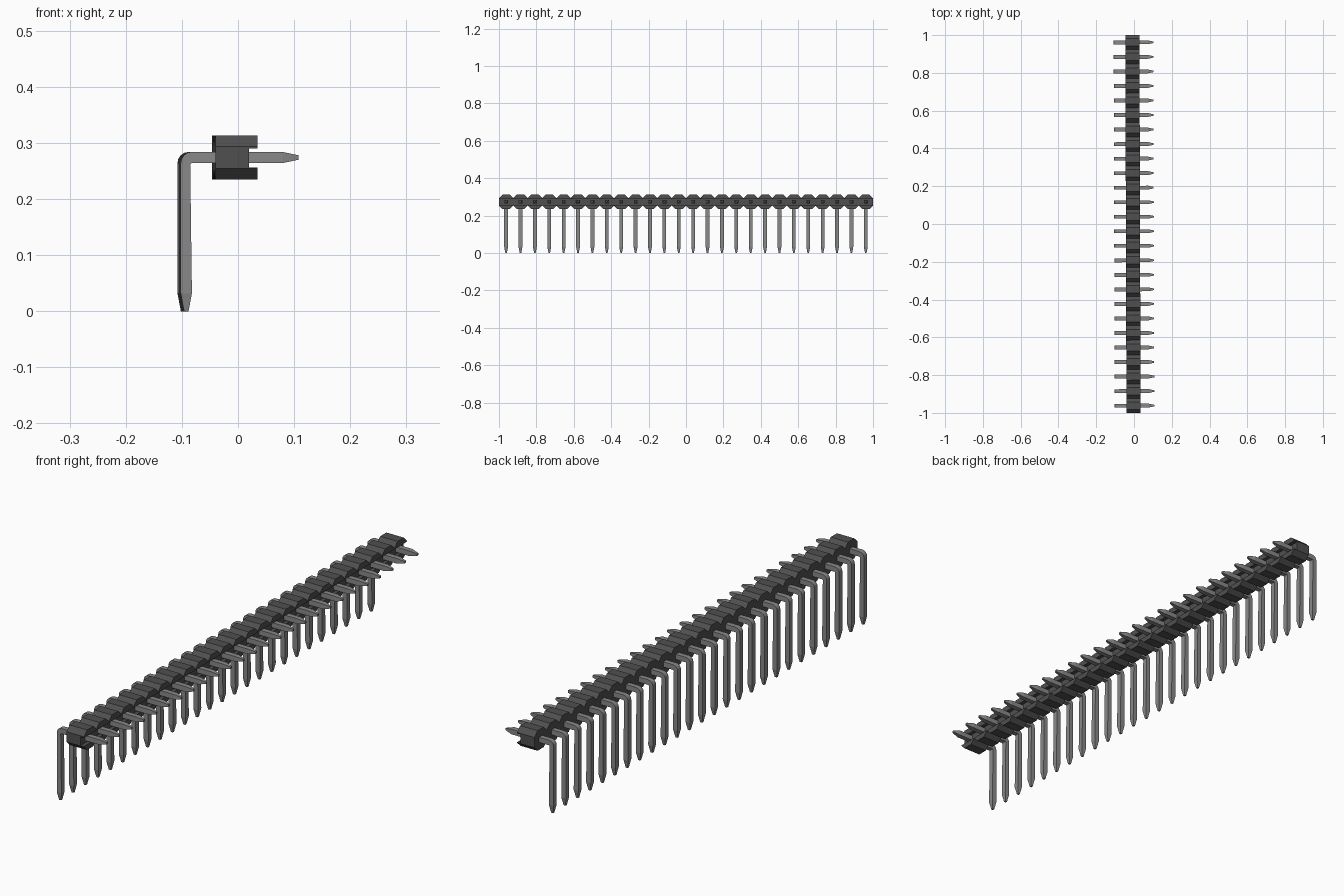
import bpy, bmesh, math
from mathutils import Matrix

cube = bpy.data.objects.get("Cube")
if cube:
    bpy.data.objects.remove(cube, do_unlink=True)

COUNT = 26
PITCH = 2.0 / COUNT
TURN = Matrix.Rotation(math.radians(0.17), 4, 'Z')   # slight skew of the whole strip


def material(name, v):
    m = bpy.data.materials.new(name)
    m.use_nodes = True
    m.diffuse_color = (v, v, v, 1)
    b = m.node_tree.nodes["Principled BSDF"]
    b.inputs["Base Color"].default_value = (v, v, v, 1)
    b.inputs["Roughness"].default_value = 0.6
    return m


def make_object(name, bm, mat):
    bmesh.ops.recalc_face_normals(bm, faces=bm.faces)
    me = bpy.data.meshes.new(name)
    bm.to_mesh(me)
    bm.free()
    if mat:
        me.materials.append(mat)
    ob = bpy.data.objects.new(name, me)
    bpy.context.collection.objects.link(ob)
    return ob


plastic = material("dark plastic", 0.08)
metal = material("grey metal", 0.25)

# Housing: scalloped outline in y/z, extruded along x
Z0, Z1, CH = 0.235, 0.313, 0.019
X0, X1 = -0.043, 0.032
lower = [(-1.0, Z0 + CH)]
for i in range(COUNT):
    y = -1 + i * PITCH
    lower += [(y + CH, Z0), (y + PITCH - CH, Z0), (y + PITCH, Z0 + CH)]
outline = lower + [(y, Z0 + Z1 - z) for y, z in reversed(lower)]
bm = bmesh.new()
face = bm.faces.new([bm.verts.new((X0, y, z)) for y, z in outline])
ext = bmesh.ops.extrude_face_region(bm, geom=[face])
bmesh.ops.translate(bm, vec=(X1 - X0, 0, 0),
                    verts=[v for v in ext["geom"] if isinstance(v, bmesh.types.BMVert)])
housing = make_object("housing", bm, plastic)

# Groove along the pin side of the housing
bm = bmesh.new()
bmesh.ops.create_cube(bm, size=1, matrix=Matrix.Translation((0.042, 0, 0.273))
                      @ Matrix.Diagonal((0.05, 2.2, 0.034, 1)))
cutter = make_object("groove_cutter", bm, None)
cutter.hide_render = True
mod = housing.modifiers.new("groove", 'BOOLEAN')
mod.operation = 'DIFFERENCE'
mod.solver = 'EXACT'
mod.object = cutter
bpy.context.view_layer.objects.active = housing
bpy.ops.object.modifier_apply(modifier=mod.name)
bpy.data.objects.remove(cutter, do_unlink=True)
housing.matrix_world = TURN

# Bent pin: each section is (outer x, outer z, inner x, inner z, half width)
ZT, ZB, XL, XR, R = 0.284, 0.264, -0.105, -0.085, 0.02
sections = [(0.105, 0.278, 0.105, 0.270, 0.004), (0.076, ZT, 0.076, ZB, 0.01)]
for k in range(5):
    a = math.pi / 2 * (1 + k / 4)
    sections.append((XL + R + R * math.cos(a), ZT - R + R * math.sin(a),
                     XR + 0.003 * math.cos(a), ZB + 0.003 * (math.sin(a) - 1), 0.01))
sections += [(XL, 0.032, XR, 0.032, 0.01), (-0.099, 0.0, -0.091, 0.0, 0.004)]
bm = bmesh.new()
rings = [[bm.verts.new(p) for p in ((ox, -w, oz), (ox, w, oz), (ix, w, iz), (ix, -w, iz))]
         for ox, oz, ix, iz, w in sections]
for a, b in zip(rings, rings[1:]):
    for j in range(4):
        bm.faces.new((a[j], a[(j + 1) % 4], b[(j + 1) % 4], b[j]))
bm.faces.new(rings[0])
bm.faces.new(rings[-1])
first = make_object("pin_1", bm, metal)

# Repeat the pin along the strip, sharing one mesh
for i in range(COUNT):
    ob = first
    if i:
        ob = bpy.data.objects.new(f"pin_{i + 1}", first.data)
        bpy.context.collection.objects.link(ob)
    ob.matrix_world = TURN @ Matrix.Translation((0, -1 + (i + 0.5) * PITCH, 0))
